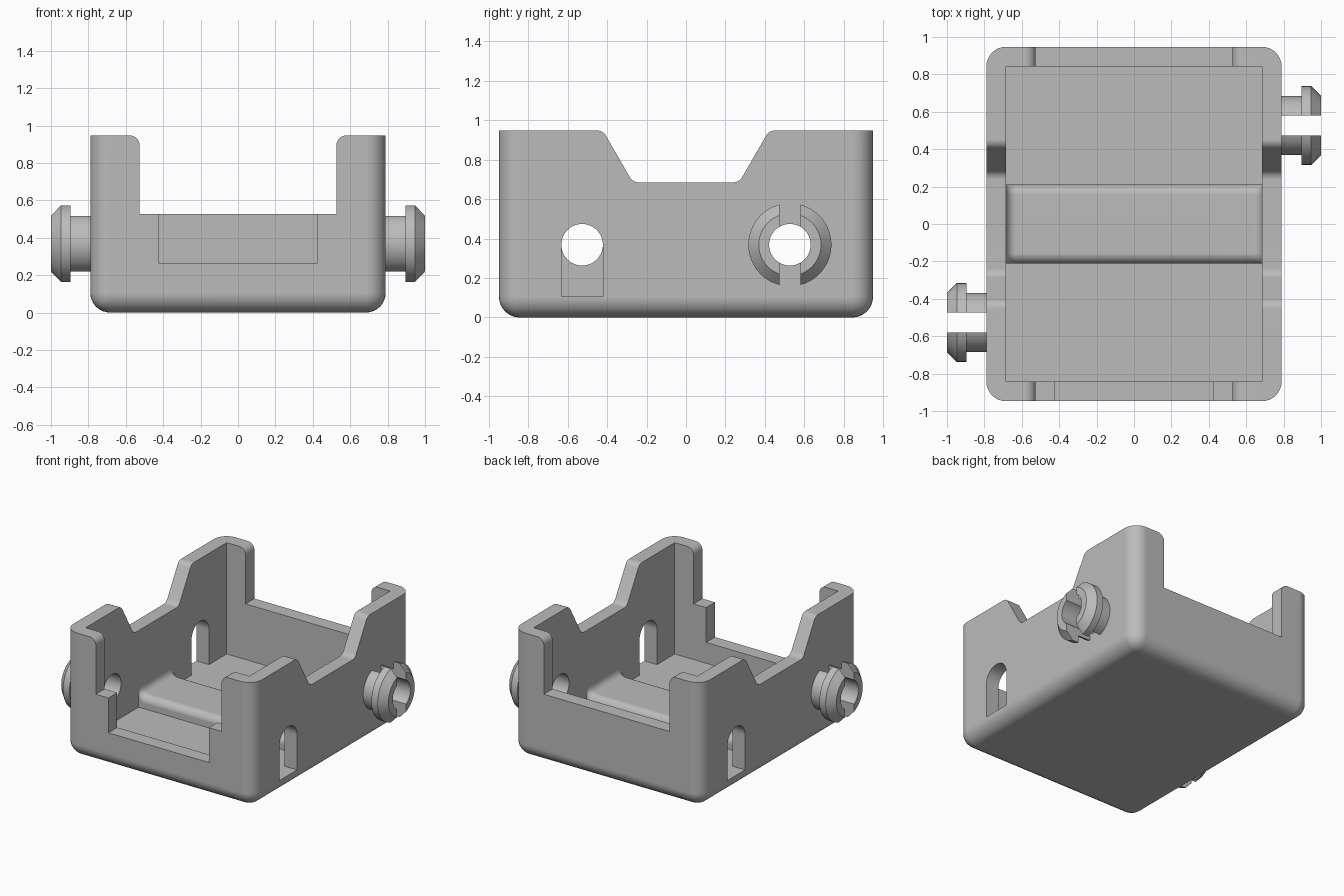
import bpy, bmesh
from math import pi, sin, cos, radians
from mathutils import Vector

if "Cube" in bpy.data.objects:
    bpy.data.objects.remove(bpy.data.objects["Cube"])

U = 2 / 19                       # one design unit
HX, HY, H = 7.5 * U, 9 * U, 9 * U
PEG_Y, PEG_Z = 5 * U, 3.5 * U

grey = bpy.data.materials.new("light_grey")
grey.use_nodes = True
grey.diffuse_color = (0.5, 0.5, 0.5, 1)
grey.node_tree.nodes["Principled BSDF"].inputs["Base Color"].default_value = (0.5, 0.5, 0.5, 1)


def make(name, bm):
    bmesh.ops.recalc_face_normals(bm, faces=bm.faces)
    me = bpy.data.meshes.new(name)
    bm.to_mesh(me)
    bm.free()
    me.materials.append(grey)
    ob = bpy.data.objects.new(name, me)
    bpy.context.collection.objects.link(ob)
    return ob


def activate(ob):
    bpy.ops.object.select_all(action="DESELECT")
    ob.select_set(True)
    bpy.context.view_layer.objects.active = ob


def cut(target, cutter):
    mod = target.modifiers.new("cut", "BOOLEAN")
    mod.operation, mod.solver, mod.object = "DIFFERENCE", "EXACT", cutter
    activate(target)
    bpy.ops.object.modifier_apply(modifier=mod.name)
    bpy.data.objects.remove(cutter)


def smooth(ob):
    activate(ob)
    bpy.ops.object.shade_smooth_by_angle(angle=radians(30))
    ob.modifiers.new("normals", "WEIGHTED_NORMAL").keep_sharp = True


def box_bm(lo, hi):
    bm = bmesh.new()
    bmesh.ops.create_cube(bm, size=1)
    for v in bm.verts:
        v.co = [lo[i] + (v.co[i] + 0.5) * (hi[i] - lo[i]) for i in range(3)]
    return bm


def rounded(points, steps=6):
    """Outline whose (a, z, radius) corners are replaced by arcs."""
    out = []
    for i, (a, z, r) in enumerate(points):
        p = Vector((a, z))
        if r == 0:
            out.append(p)
            continue
        d1 = (Vector(points[i - 1][:2]) - p).normalized()
        d2 = (Vector(points[(i + 1) % len(points)][:2]) - p).normalized()
        half = d1.angle(d2) / 2
        centre = p + (d1 + d2).normalized() * (r / sin(half))
        reach = r * cos(half) / sin(half)
        start, end = p + d1 * reach - centre, p + d2 * reach - centre
        out += [centre + start.lerp(end, k / steps).normalized() * r for k in range(steps + 1)]
    return out


def prism(name, outline, axis, lo, hi):
    """Extrude an (a, z) outline along x or y."""
    place = (lambda a, z, d: (d, a, z)) if axis == "x" else (lambda a, z, d: (a, d, z))
    bm = bmesh.new()
    ends = [[bm.verts.new(place(p[0], p[1], d)) for p in outline] for d in (lo, hi)]
    for ring in ends:
        bm.faces.new(ring)
    n = len(outline)
    for i in range(n):
        j = (i + 1) % n
        bm.faces.new((ends[0][i], ends[0][j], ends[1][j], ends[1][i]))
    return make(name, bm)


def mirrored(half):
    return half + [(-a, z, r) for a, z, r in reversed(half)]


# Tray shell: rounded vertical and bottom edges, hollowed
bm = box_bm((-HX, -HY, 0), (HX, HY, H))
edges = [e for e in bm.edges if any(v.co.z < H / 2 for v in e.verts)]
bmesh.ops.bevel(bm, geom=edges, offset=U, segments=8, profile=0.5, affect="EDGES")
tray = make("tray", bm)
cut(tray, make("cavity", box_bm((U - HX, U - HY, U), (HX - U, HY - U, 2 * H))))

# Sloped dip in both side walls
dip = mirrored([(4 * U, 2 * H, 0), (6 * U, 2 * H, 0), (6 * U, H, 0),
                (4 * U, H, U / 2), (2.557 * U, 6.5 * U, U / 2)])[1:-1]
cut(tray, prism("side_dip", rounded(dip), "x", -1, 1))

# Wide opening in both end walls
opening = mirrored([(6.5 * U, 2 * H, 0), (6.5 * U, H, 0), (5 * U, H, U / 2), (5 * U, 5 * U, 0)])
cut(tray, prism("end_opening", rounded(opening), "y", -1.2, 1.2))

# Lower notch in the front wall
cut(tray, make("front_notch", box_bm((-4 * U, -1.2, 2.5 * U), (4 * U, -0.5, 6 * U))))

for s in (1, -1):
    # Round hole behind each peg
    circle = [(s * PEG_Y + U * cos(2 * pi * k / 48), PEG_Z + U * sin(2 * pi * k / 48)) for k in range(48)]
    cut(tray, prism("peg_hole", circle, "x", *sorted((s * 0.5, s * 1.2))))
    # Arched slot on the opposite end of the same wall
    arch = [(-s * PEG_Y + U * cos(pi * k / 24), PEG_Z + U * sin(pi * k / 24)) for k in range(25)]
    arch += [(-s * PEG_Y - U, U), (-s * PEG_Y + U, U)]
    cut(tray, prism("slot", arch, "x", *sorted((s * 0.5, s * 1.2))))
smooth(tray)

# Cross ridge on the floor, rounded on top and filleted up to the side walls
TOP, R, END = 1.9 * U, U / 2, HX - U
section = rounded(mirrored([(2 * U, 0.9 * U, 0), (2 * U, TOP, R)]))
stations = []
for k in range(7):
    t = pi / 2 * k / 6
    stations.append((END - R * (1 - cos(t)), R * (1 - sin(t))))
stations += [(-x, rise) for x, rise in reversed(stations)]
bm = bmesh.new()
rings = [[bm.verts.new((x, p[0], p[1] + (rise if p[1] > U else 0))) for p in section]
         for x, rise in stations]
for a, b in zip(rings, rings[1:]):
    for i in range(len(section)):
        j = (i + 1) % len(section)
        bm.faces.new((a[i], a[j], b[j], b[i]))
bm.faces.new(rings[0])
bm.faces.new(rings[-1])
smooth(make("floor_ridge", bm))

# Split snap pegs, one on each side wall
profile = [(7.4, 1), (7.4, 1.5), (8.5, 1.5), (8.5, 2), (9, 2), (9.5, 1.5), (9.5, 1)]
for s, side in ((1, "left"), (-1, "right")):
    bm = bmesh.new()
    rings = []
    for k in range(48):
        t = 2 * pi * k / 48
        rings.append([bm.verts.new((s * x * U, s * PEG_Y + r * U * cos(t), PEG_Z + r * U * sin(t)))
                      for x, r in profile])
    for k, a in enumerate(rings):
        b = rings[(k + 1) % 48]
        for i in range(len(profile)):
            j = (i + 1) % len(profile)
            bm.faces.new((a[i], a[j], b[j], b[i]))
    peg = make("snap_peg_" + side, bm)
    x0, x1 = sorted((s * HX, s * 1.2))
    slit = box_bm((x0, s * PEG_Y - U / 2, 0), (x1, s * PEG_Y + U / 2, 1))
    cut(peg, make("peg_slit", slit))
    smooth(peg)
